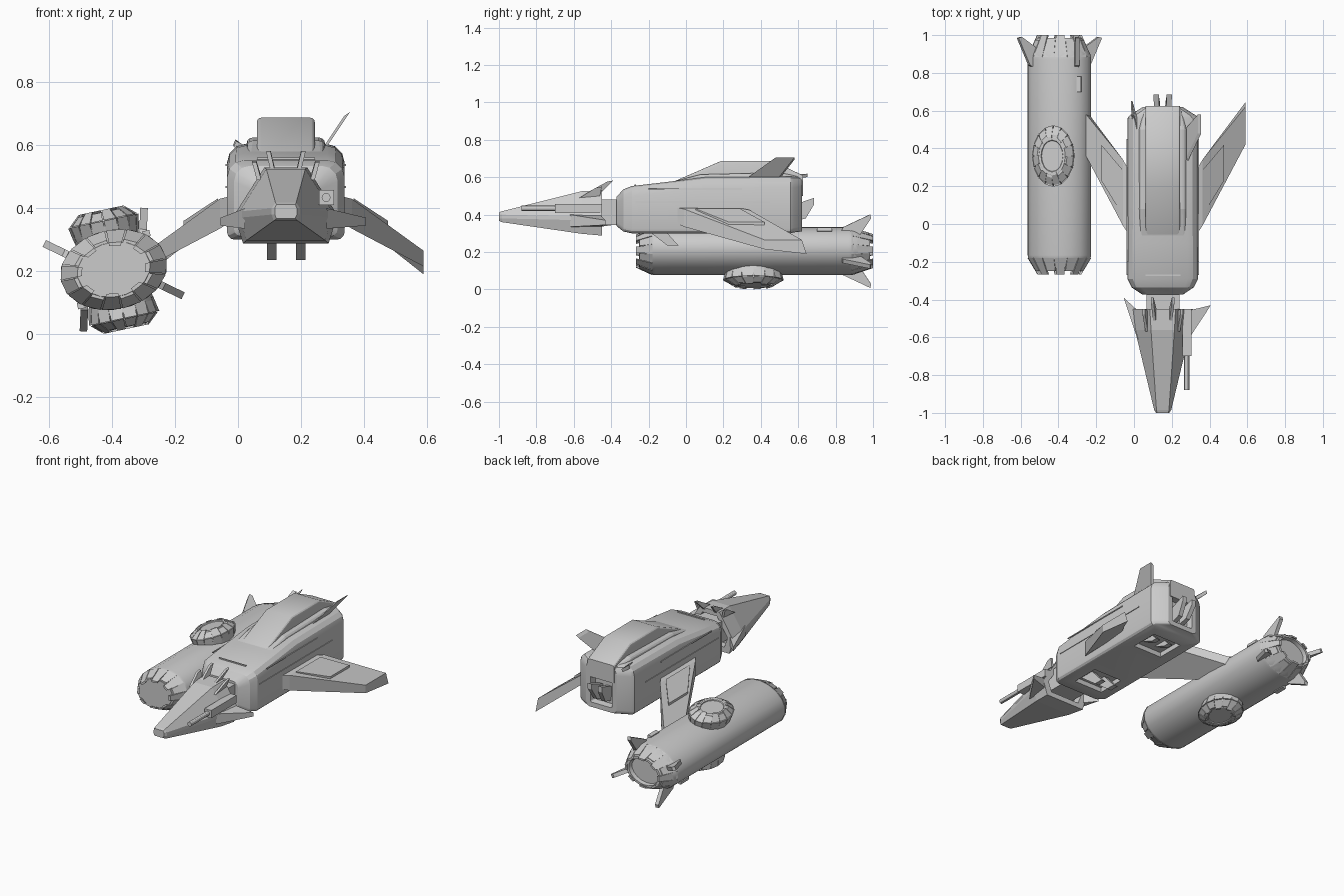
import bpy, bmesh, math
from mathutils import Matrix, Vector

if "Cube" in bpy.data.objects:
    bpy.data.objects.remove(bpy.data.objects["Cube"])

CX = 0.152  # centre line of the main hull


def build(name, lofts, M=Matrix(), smooth=None):
    """Mesh made of one or more capped lofts (each a list of equal-length rings)."""
    bm = bmesh.new()
    for rings in lofts:
        vs = [[bm.verts.new(M @ Vector(p)) for p in r] for r in rings]
        n = len(vs[0])
        for a, b in zip(vs, vs[1:]):
            for i in range(n):
                j = (i + 1) % n
                bm.faces.new((a[i], a[j], b[j], b[i]))
        bm.faces.new(vs[0][::-1])
        bm.faces.new(vs[-1])
    bmesh.ops.recalc_face_normals(bm, faces=bm.faces[:])
    me = bpy.data.meshes.new(name)
    bm.to_mesh(me)
    bm.free()
    ob = bpy.data.objects.new(name, me)
    bpy.context.collection.objects.link(ob)
    if smooth:
        bpy.ops.object.select_all(action='DESELECT')
        ob.select_set(True)
        bpy.context.view_layer.objects.active = ob
        bpy.ops.object.shade_smooth_by_angle(angle=math.radians(smooth))
    return ob


def section(y, hw, z0, z1, cb, ct, cx=CX):
    """Rounded-rectangle cross-section with corner sizes cb (bottom) and ct (top)."""
    pts = []
    for sx, z, sz, c, start in ((1, z0, 1, cb, 270), (1, z1, -1, ct, 0),
                                (-1, z1, -1, ct, 90), (-1, z0, 1, cb, 180)):
        for k in range(4):
            t = math.radians(start + 30 * k)
            pts.append((cx + sx * (hw - c) + c * math.cos(t), y, z + sz * c + c * math.sin(t)))
    return pts


def box(x0, x1, y0, y1, z0, z1):
    return [[(x0, y, z0), (x1, y, z0), (x1, y, z1), (x0, y, z1)] for y in (y0, y1)]


def blade(pts, off):
    """Flat plate: a polygon extruded by a vector."""
    o = Vector(off)
    return [[Vector(p) - o / 2 for p in pts], [Vector(p) + o / 2 for p in pts]]


def ellipse(a, b, h, s, n):
    return [(a * s * math.cos(2 * math.pi * i / n), b * s * math.sin(2 * math.pi * i / n), h)
            for i in range(n)]


def tube(name, M, a, b, profile, n, smooth=30):
    return build(name, [[ellipse(a, b, h, s, n) for h, s in profile]], M, smooth)


def petals(name, M, a, b, low, high, n, thick=0.07):
    """Ring of armour plates running from low=(h, scale) to high, in alternating lengths."""
    lofts = []
    for i in range(n):
        t0, t1 = (2 * math.pi * (i + g) / n for g in (0.04, 0.96))
        f = 0.22 if i % 2 else 0
        h0 = low[0] + (high[0] - low[0]) * f
        s0 = low[1] + (high[1] - low[1]) * f
        rings = []
        for h, s in ((h0, s0), high):
            rings.append([(a * q * math.cos(t), b * q * math.sin(t), h)
                          for q, t in ((s - thick, t0), (s + .015, t0), (s + .015, t1), (s - thick, t1))])
        lofts.append(rings)
    return build(name, lofts, M)


# main hull with recessed rear
hull = build("main_hull", [[
    section(-.372, .11, .34, .495, .02, .035), section(-.335, .165, .31, .535, .025, .05),
    section(-.29, .187, .30, .553, .025, .055), section(-.1, .187, .30, .575, .025, .055),
    section(.1, .187, .30, .60, .025, .06), section(.56, .187, .30, .605, .025, .06),
    section(.575, .175, .305, .605, .025, .06), section(.62, .105, .31, .60, .025, .05),
    section(.62, .075, .34, .52, .01, .01), section(.58, .07, .345, .51, .01, .01)]], smooth=25)

# belly bays cut into the hull
bays = build("bay_cutter", [box(.05, .25, -.24, -.06, .28, .33), box(.05, .25, .3, .48, .28, .33)])
bays.hide_render = True
bays.hide_set(True)
cut = hull.modifiers.new("bays", 'BOOLEAN')
cut.object = bays
cut.operation = 'DIFFERENCE'
build("bay_doors", [blade([(x, y, .335), (x, y + .1, .335), (x, y + .19, .235), (x, y + .13, .235)],
                          (.03, 0, 0)) for x in (.107, .2) for y in (-.23,)])
build("bay_flaps", [blade([(x, .32, .335), (x, .42, .335), (x, .46, .295), (x, .42, .295)],
                          (.03, 0, 0)) for x in (.107, .2)])

# dorsal spine, shoulder plates and side seams
build("dorsal_spine", [[section(y, .092, .5, z, .005, .014) for y, z in
                        ((-.07, .575), (.19, .688), (.46, .688), (.625, .61))]], smooth=25)
build("shoulder_plates", [[section(-.06, .12, .52, .58, .005, .01), section(.08, .125, .52, .615, .005, .02),
                           section(.5, .125, .52, .625, .005, .02), section(.6, .105, .52, .605, .005, .02)]])
build("side_seams", [box(CX + s * .188 - .003, CX + s * .188 + .003, y0, y1, z, z + .006)
                     for s in (1, -1) for y0, y1, z in ((-.27, .45, .465), (-.2, .3, .535))])
build("front_seam", [box(.06, .245, -.275, -.268, .54, .562)])

# top fins and tail spikes
build("right_top_fin", [blade([(.27, .32, .585), (.27, .49, .585), (.347, .58, .70), (.347, .48, .70)],
                              (.018, 0, .012))])
build("left_top_fin", [blade([(.03, .38, .58), (.03, .50, .58), (-.01, .58, .605), (-.012, .65, .61)],
                             (.008, 0, .018))])
build("tail_spikes", [blade([(CX + s * .025, .57, .36), (CX + s * .03, .57, .45), (CX + s * .035, .685, .49),
                             (CX + s * .035, .685, .455), (CX + s * .028, .64, .38)], (.028, 0, 0))
                      for s in (1, -1)])

# neck joining hull and nose
build("neck", [box(.065, .24, -.52, -.35, .345, .48)])


# faceted nose with hollow rear
def nose_ring(y, w, wt, zb, zm, zt):
    return [(CX + x, y, z) for x, z in ((-w * .85, zb), (w * .85, zb), (w, zm), (w, zm + .02),
                                        (wt, zt), (-wt, zt), (-w, zm + .02), (-w, zm))]


build("nose", [[nose_ring(-1, .035, .03, .367, .38, .412), nose_ring(-.985, .045, .033, .36, .38, .418),
                nose_ring(-.56, .147, .062, .298, .37, .525), nose_ring(-.45, .16, .068, .288, .365, .53),
                nose_ring(-.45, .12, .05, .32, .37, .50), nose_ring(-.5, .115, .05, .32, .37, .495)]])

# nose spikes, side fins and gun
build("nose_spikes", [blade([(CX + s * x0, y0, .49), (CX + s * x0, y0 + .11, .50), (CX + s * x1, y1, z1),
                             (CX + s * x1, y1 - .03, z1 - .005)], (.014, 0, 0))
                      for s in (1, -1) for x0, x1, y0, y1, z1 in
                      ((.035, .055, -.58, -.39, .582), (.085, .1, -.57, -.45, .55))])
build("nose_side_fins", [[[(CX + s * .13, -.62, .335), (CX + s * .13, -.46, .335), (CX + s * t, yt, .345)],
                          [(CX + s * .13, -.62, .40), (CX + s * .13, -.46, .40), (CX + s * t, yt, .37)]]
                         for s, t, yt in ((1, .255, -.43), (-1, .207, -.39))])
build("gun_mount", [box(.258, .305, -.7, -.45, .41, .458)])
gun = Matrix.Translation((.28, 0, .434)) @ Matrix.Rotation(math.radians(-90), 4, 'X')
tube("gun_barrel", gun, .014, .014, [(-.88, 1), (-.69, 1)], 12)

# mirrored drooping wings with raised root and panel
for s, side in ((1, "right"), (-1, "left")):
    M = Matrix.Translation((CX, 0, 0)) @ Matrix.Diagonal((s, 1, 1, 1))
    build(side + "_wing", [[
        [(.17, -.07, .44), (.17, .27, .44), (.17, .27, .37), (.17, -.07, .36)],
        [(.21, -.01, .43), (.21, .34, .425), (.21, .34, .37), (.21, -.01, .335)],
        [(.438, .42, .265), (.438, .62, .265), (.438, .645, .19), (.438, .42, .215)]]], M)
    build(side + "_wing_panel", [[
        [(.215, .05, .432), (.215, .29, .432), (.215, .29, .40), (.215, .05, .40)],
        [(.325, .23, .36), (.325, .42, .36), (.325, .42, .33), (.325, .23, .33)]]], M)

# nacelle, rolled about its long axis
N = Matrix.Translation((-.395, 0, .205)) @ Matrix.Rotation(math.radians(-12), 4, 'Y')
L = N @ Matrix.Rotation(math.radians(-90), 4, 'X')
A, B = .172, .127
tube("nacelle", L, A, B, [(-.25, .6), (-.25, .68), (-.185, .97), (-.165, 1), (.87, 1), (.9, .97),
                          (.985, .70), (.985, .6), (.96, .57)], 18)
petals("nacelle_front_petals", L, A, B, (-.268, .67), (-.18, .985), 16)
petals("nacelle_rear_petals", L, A, B, (1.0, .69), (.885, .985), 16)

# four nacelle tail fins
fins = []
for deg in (48, 142, 228, 322):
    t = math.radians(deg)
    p = Vector((A * math.cos(t), 0, B * math.sin(t)))
    d = Vector((math.cos(t), 0, math.sin(t)))
    if deg in (48, 228):
        d = Vector((.25, 0, .97)) * (1 if deg == 48 else -1)
    w = Vector((-d.z, 0, d.x)) * .024
    Y = Vector((0, 1, 0))
    fins.append(blade([p - d * .03 + Y * .82, p + d * .012 + Y * .84, p + d * .08 + Y * .985,
                       p + d * .06 + Y * .99, p - d * .03 + Y * .93], w))
build("nacelle_tail_fins", fins, N)
build("nacelle_vents", [box(x - .012, x + .012, .70, .78, z - .01, z + .01)
                        for x, z in ((.125, .09), (-.125, -.09))], N)

# domed pods above and below the nacelle
for name, flip in (("top_pod", 0), ("bottom_pod", 180)):
    P = N @ Matrix.Rotation(math.radians(flip), 4, 'Y') @ Matrix.Translation((0, .36, 0))
    tube(name, P, .115, .163, [(.08, .85), (.12, .93), (.14, .95), (.165, .88), (.187, .62),
                               (.187, .52), (.182, .5)], 16, smooth=20)
    petals(name + "_upper_petals", P, .115, .163, (.193, .62), (.16, .94), 16)
    petals(name + "_lower_petals", P, .115, .163, (.11, .90), (.158, .98), 16)
